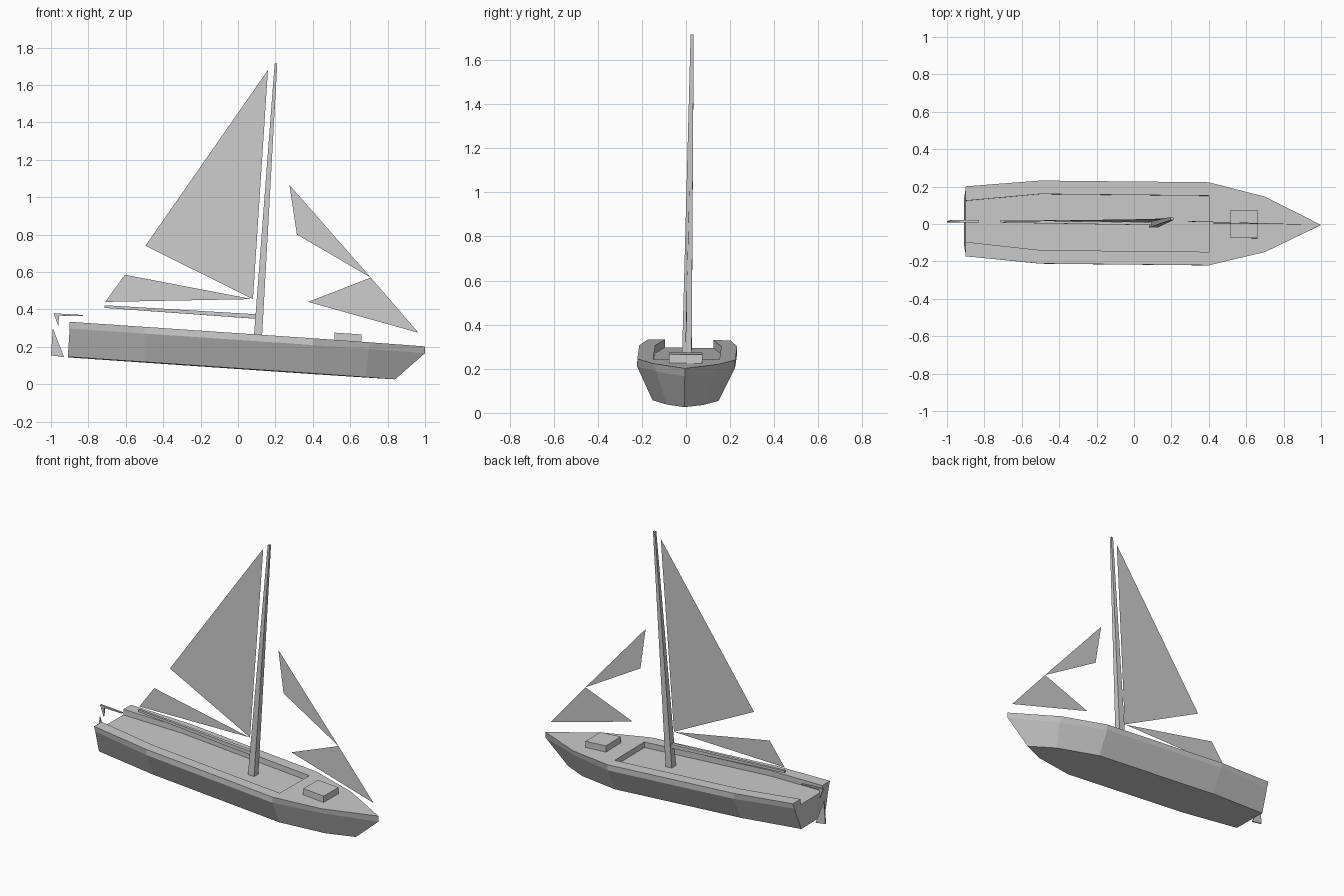
import bpy
import bmesh

cube = bpy.data.objects.get("Cube")
if cube:
    bpy.data.objects.remove(cube, do_unlink=True)

# One plain grey for the whole boat
grey = bpy.data.materials.new("plain_grey")
grey.use_nodes = True
colour = (0.6, 0.6, 0.6, 1)
grey.diffuse_color = colour
grey.node_tree.nodes["Principled BSDF"].inputs["Base Color"].default_value = colour


def deck_z(x):
    """Height of the deck plane, which dips towards the bow."""
    return 0.27 - 0.068 * x


def heel(x, y, z):
    """Apply the slight yaw and roll of the boat."""
    return (x, y + 0.004 - 0.009 * x + 0.017 * (z - 0.2), z - 0.012 * y)


def on_deck(points, height):
    """Lift plan points to a height relative to the deck plane."""
    return [(x, y, deck_z(x) + height) for x, y in points]


def build(name, loops, caps=(True, True)):
    """Join matching loops with side faces and close the chosen ends."""
    bm = bmesh.new()
    rings = [[bm.verts.new(heel(*p)) for p in loop] for loop in loops]
    if caps[0]:
        bm.faces.new(rings[0])
    if len(rings) > 1:
        for a, b in zip(rings, rings[1:]):
            for i in range(len(a)):
                j = (i + 1) % len(a)
                bm.faces.new((a[i], a[j], b[j], b[i]))
        if caps[1]:
            bm.faces.new(rings[-1][::-1])
    bmesh.ops.recalc_face_normals(bm, faces=bm.faces)
    mesh = bpy.data.meshes.new(name)
    bm.to_mesh(mesh)
    bm.free()
    mesh.materials.append(grey)
    obj = bpy.data.objects.new(name, mesh)
    bpy.context.collection.objects.link(obj)
    return obj


def outline(half, bow):
    """Mirror (x, half width) stations about the centreline, with a pointed bow."""
    return [(x, -w) for x, w in half] + [(bow, 0)] + [(x, w) for x, w in reversed(half)]


def plate(name, profile, half):
    """Thin upright plate from an x-z profile."""
    return build(name, [[(x, s * half, z) for x, z in profile] for s in (-1, 1)])


# Hull, flat bottomed, its top forming the cockpit floor
RIM = 0.036
keel = outline([(-0.91, 0.12), (-0.5, 0.15), (0.4, 0.15), (0.68, 0.082)], 0.84)
chine = outline([(-0.9, 0.175), (-0.5, 0.222), (0.4, 0.222), (0.7, 0.132)], 1.0)
sheer = outline([(-0.9, 0.187), (-0.5, 0.222), (0.4, 0.222), (0.7, 0.148)], 1.0)
build("hull", [on_deck(chine, -RIM), on_deck(keel, -0.187)])

# Raised deck around the cockpit, open at the stern
well = [(-0.9, 0.11), (-0.5, 0.15), (0.4, 0.15)]
inner = well + [(x, -w) for x, w in reversed(well)]
build("deck", [on_deck(sheer + inner, 0), on_deck(chine + inner, -RIM)], (True, False))

# Foredeck hatch
hatch = [(0.515, -0.075), (0.66, -0.075), (0.66, 0.075), (0.515, 0.075)]
build("hatch", [on_deck(hatch, 0.04), on_deck(hatch, -0.001)])

# Tapered square mast and boom
corners = [(-1, -1), (1, -1), (1, 1), (-1, 1)]
build("mast", [[(x + a * r, b * r, z) for a, b in corners]
               for x, z, r in ((0.105, 0.227, 0.022), (0.203, 1.715, 0.007))])
build("boom", [[(x, a * r, z + b * r) for a, b in corners]
               for x, z, r in ((-0.713, 0.415, 0.007), (0.095, 0.362, 0.012))])

# Flat sails
sails = {
    "main_sail": [(0.16, 1.68), (-0.495, 0.74), (0.08, 0.455)],
    "lower_main_sail": [(-0.605, 0.585), (-0.71, 0.44), (0.075, 0.455)],
    "upper_jib": [(0.275, 1.065), (0.315, 0.8), (0.71, 0.57)],
    "lower_jib": [(0.71, 0.57), (0.375, 0.44), (0.965, 0.275)],
}
for name, profile in sails.items():
    build(name, [[(x, 0, z) for x, z in profile]])

# Steering gear
plate("rudder", [(-0.99, 0.30), (-1.0, 0.155), (-0.93, 0.145)], 0.004)
plate("rudder_head", [(-0.983, 0.37), (-0.96, 0.31), (-0.957, 0.37)], 0.005)
plate("tiller", [(-0.985, 0.379), (-0.983, 0.367), (-0.83, 0.364), (-0.83, 0.37)], 0.006)
